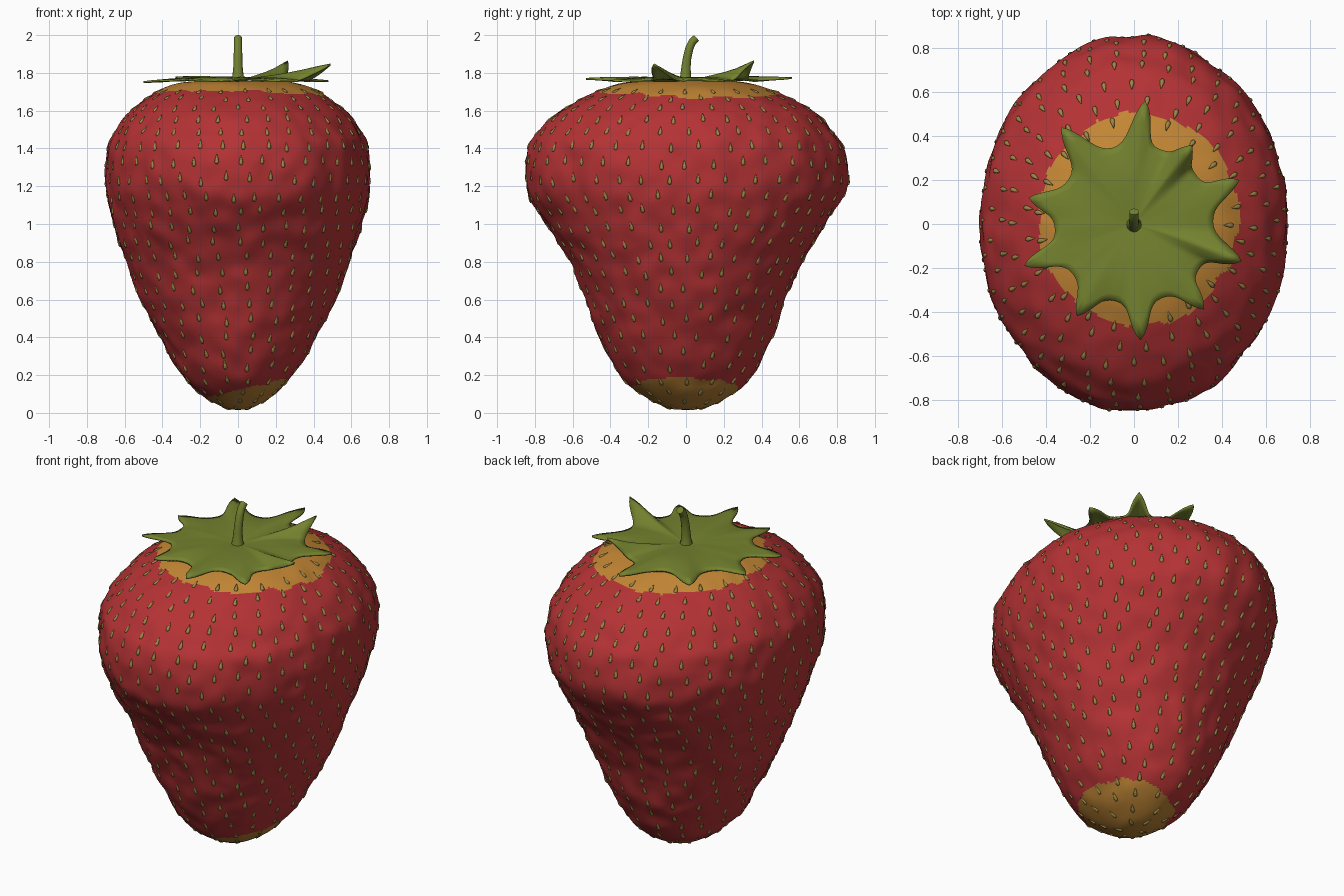
import bpy, bmesh, math, random
from mathutils import Vector, Matrix, noise

if "Cube" in bpy.data.objects:
    bpy.data.objects.remove(bpy.data.objects["Cube"])

random.seed(4)

def material(name, rgb):
    m = bpy.data.materials.new(name)
    m.diffuse_color = (*rgb, 1)
    m.use_nodes = True
    m.node_tree.nodes["Principled BSDF"].inputs["Base Color"].default_value = m.diffuse_color
    return m

RED = material("berry red", (0.46, 0.032, 0.035))
PALE = material("unripe yellow", (0.55, 0.24, 0.035))
TIP = material("tip ochre", (0.46, 0.21, 0.032))
GREEN = material("leaf green", (0.175, 0.225, 0.028))
SEED = material("seed olive", (0.33, 0.24, 0.06))

def make(name, bm, mats):
    bmesh.ops.recalc_face_normals(bm, faces=bm.faces)
    for f in bm.faces:
        f.smooth = True
    me = bpy.data.meshes.new(name)
    bm.to_mesh(me)
    bm.free()
    for m in mats:
        me.materials.append(m)
    ob = bpy.data.objects.new(name, me)
    bpy.context.collection.objects.link(ob)
    return ob

# Berry profile: z, half width in x, half width in y
PROFILE = [(0.015, 0, 0), (0.03, 0.08, 0.11), (0.1, 0.2, 0.245), (0.2, 0.295, 0.355),
           (0.4, 0.415, 0.458), (0.6, 0.51, 0.53), (0.8, 0.595, 0.615), (1.0, 0.655, 0.74),
           (1.2, 0.698, 0.85), (1.4, 0.688, 0.838), (1.5, 0.645, 0.77), (1.6, 0.565, 0.67),
           (1.7, 0.43, 0.475), (1.748, 0.30, 0.33), (1.757, 0.15, 0.16), (1.745, 0, 0)]

def spline(i, t, k):
    p = [PROFILE[min(max(j, 0), len(PROFILE) - 1)][k] for j in range(i - 1, i + 3)]
    return 0.5 * (2 * p[1] + (p[2] - p[0]) * t + (2 * p[0] - 5 * p[1] + 4 * p[2] - p[3]) * t * t
                  + (3 * p[1] - p[0] - 3 * p[2] + p[3]) * t ** 3)

def surface(s, a):
    """Point on the lumpy berry: s runs along the profile, a is the angle."""
    i = min(int(s), len(PROFILE) - 2)
    z, rx, ry = (spline(i, s - i, k) for k in range(3))
    p = Vector((rx * math.cos(a), ry * math.sin(a), z))
    lump = 0.010 * noise.noise(p * 4) + 0.012 * noise.noise(p * 9)
    out = Vector((math.cos(a), math.sin(a), 0))
    return p + out * lump * min(1, rx / 0.3)

# Berry body, coloured by height and by distance from the stem
N, STEP = 240, 14
bm = bmesh.new()
last = (len(PROFILE) - 1) * STEP
rings = [[bm.verts.new(surface(j / STEP, math.tau * k / N)) for k in range(N)] for j in range(1, last)]
for lo, hi in zip(rings, rings[1:]):
    for k in range(N):
        bm.faces.new((lo[k], lo[(k + 1) % N], hi[(k + 1) % N], hi[k]))
for ring, s in ((rings[0], 0), (rings[-1], len(PROFILE) - 1)):
    c = bm.verts.new(surface(s, 0))
    for k in range(N):
        bm.faces.new((c, ring[k], ring[(k + 1) % N]))
for f in bm.faces:
    c = f.calc_center_median()
    if c.z < 0.118 + 0.24 * c.x + 0.02 * noise.noise(c * 12):
        f.material_index = 2
    elif c.z > 1.5:
        e = math.hypot((c.x - 0.02) / 0.455, (c.y - 0.02) / 0.485)
        f.material_index = 1 if e + 0.06 * noise.noise(c * 12) < 1 else 0
make("berry", bm, [RED, PALE, TIP])

# Seeds: small teardrops sunk into the skin in staggered rows, wide end down
bm = bmesh.new()

def add_seed(s, a):
    p = surface(s, a)
    up = (surface(s + 0.04, a) - surface(s - 0.04, a)).normalized()
    side = (surface(s, a + 0.03) - surface(s, a - 0.03)).normalized()
    n = side.cross(up).normalized()
    side = up.cross(n)
    prof = [(-0.024, 0.006), (-0.014, 0.0115), (0.0, 0.0095), (0.016, 0.005)]
    loops = []
    for h, r in prof:
        loops.append([bm.verts.new(p + n * (0.65 * r * math.sin(math.tau * k / 6) - 0.0005) + up * h
                                   + side * r * math.cos(math.tau * k / 6)) for k in range(6)])
    for l0, l1 in zip(loops, loops[1:]):
        for k in range(6):
            bm.faces.new((l0[k], l0[(k + 1) % 6], l1[(k + 1) % 6], l1[k]))
    tip = bm.verts.new(p + up * 0.029)
    for k in range(6):
        bm.faces.new((loops[-1][k], loops[-1][(k + 1) % 6], tip))
    bm.faces.new(loops[0])

s, walked, row = 0.9, 0.09, 0
while s < 12.3:
    if walked >= 0.088:
        walked, row = 0, row + 1
        r = (surface(s, 0).x + surface(s, math.pi / 2).y) / 2
        count = max(5, round(math.tau * r / 0.135))
        for k in range(count):
            add_seed(s + random.uniform(-0.08, 0.08),
                     math.tau * (k + row % 2 / 2 + random.uniform(-0.14, 0.14)) / count)
    d = surface(s + 0.02, 0.8) - surface(s, 0.8)
    walked += d.length
    s += 0.02
make("seeds", bm, [SEED])

# Leafy cap: ten broad pointed lobes (tip x, y, z) with rounded notches between
TIPS = [(0.48, 0.20, 1.755), (0.265, 0.36, 1.86), (0.05, 0.56, 1.775), (-0.33, 0.44, 1.775),
        (-0.48, 0.12, 1.755), (-0.50, -0.19, 1.75), (-0.26, -0.42, 1.765), (0.03, -0.53, 1.77),
        (0.32, -0.39, 1.76), (0.49, -0.17, 1.845)]
notches = []
for i, t in enumerate(TIPS):
    v = Vector(t) + Vector(TIPS[(i + 1) % 10])
    a = math.atan2(v.y, v.x)
    notches.append(Vector((0.36 * math.cos(a), 0.36 * math.sin(a), 1.762)))
outline, SUB = [], 9
for i, t in enumerate(TIPS):
    tip = Vector(t)
    out = Vector((tip.x, tip.y, 0)).normalized()
    across = Vector((-out.y, out.x, 0))
    for start, sign in ((notches[i - 1], -1), (notches[i], 1)):
        a = math.atan2(start.y, start.x)
        c1 = start + Vector((math.sin(a), -math.cos(a), -0.05)) * 0.085 * sign
        c1.z = start.z - 0.004
        c2 = tip - out * 0.07 + across * 0.062 * sign
        c2.z = 1.758 + (tip.z - 1.758) * 0.4
        pts = []
        for k in range(SUB + 1):
            u = k / SUB
            w = 1 - u
            pts.append(start * w ** 3 + c1 * 3 * u * w * w + c2 * 3 * u * u * w + tip * u ** 3)
        outline += pts[:0:-1] if sign > 0 else pts[:-1]
bm = bmesh.new()
M = len(outline)
A0 = math.atan2(outline[0].y, outline[0].x)
centre = bm.verts.new((0, 0, 1.758))
rings = []
for f in (0.12, 0.28, 0.45, 0.62, 0.78, 0.9, 1.0):
    ring = []
    for k, p in enumerate(outline):
        a = A0 + math.tau * k / M
        q = Vector((0.38 * math.cos(a), 0.38 * math.sin(a), 0)).lerp(Vector((p.x, p.y, 0)), f * f) * f
        z = 1.758 + (p.z - 1.758) * f ** 2.5 + 0.014 * math.sin(math.pi * f) \
            + 0.009 * f * noise.noise(Vector((q.x * 6, q.y * 6, 2)))
        ring.append(bm.verts.new((q.x, q.y, z)))
    rings.append(ring)
for k in range(M):
    bm.faces.new((centre, rings[0][k], rings[0][(k + 1) % M]))
    for lo, hi in zip(rings, rings[1:]):
        bm.faces.new((lo[k], hi[k], hi[(k + 1) % M], lo[(k + 1) % M]))
cap = make("leaf_cap", bm, [GREEN])
mod = cap.modifiers.new("thickness", "SOLIDIFY")
mod.thickness = 0.01
mod.offset = 0

# Stem: tapered tube curving backwards
PATH = [(-0.003, 1.745, 0.04), (-0.002, 1.78, 0.03), (0.0, 1.83, 0.025), (0.006, 1.88, 0.023),
        (0.018, 1.93, 0.022), (0.034, 1.965, 0.021), (0.056, 1.985, 0.021)]
bm = bmesh.new()
loops = []
for i, (y, z, r) in enumerate(PATH):
    a, b = PATH[max(i - 1, 0)], PATH[min(i + 1, len(PATH) - 1)]
    d = Vector((0, b[0] - a[0], b[1] - a[1])).normalized()
    n = Vector((0, d.z, -d.y))
    loops.append([bm.verts.new(Vector((r * math.cos(math.tau * k / 14), y, z))
                               + n * r * math.sin(math.tau * k / 14)) for k in range(14)])
for lo, hi in zip(loops, loops[1:]):
    for k in range(14):
        bm.faces.new((lo[k], lo[(k + 1) % 14], hi[(k + 1) % 14], hi[k]))
bm.faces.new(loops[0])
bm.faces.new(loops[-1])
stem = make("stem", bm, [GREEN])
bpy.context.view_layer.objects.active = stem
stem.select_set(True)
bpy.ops.object.shade_smooth_by_angle(angle=math.radians(50))
